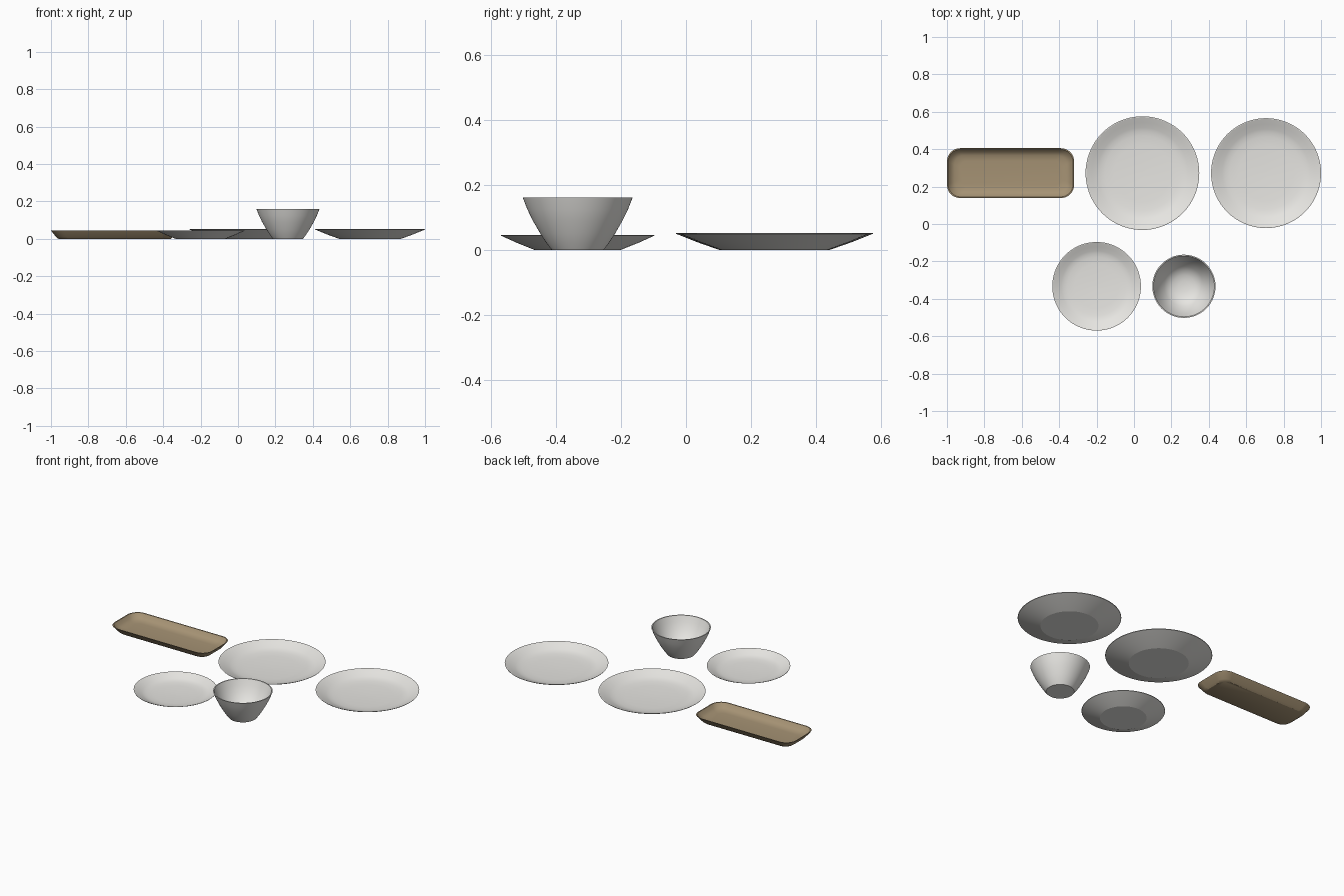
import bpy, bmesh, math

if "Cube" in bpy.data.objects:
    bpy.data.objects.remove(bpy.data.objects["Cube"])


def material(name, rgb):
    m = bpy.data.materials.new(name)
    m.diffuse_color = (*rgb, 1.0)
    m.use_nodes = True
    m.node_tree.nodes["Principled BSDF"].inputs["Base Color"].default_value = m.diffuse_color
    return m


ceramic = material("off_white_ceramic", (0.80, 0.79, 0.76))
wood = material("tan_wood", (0.38, 0.29, 0.175))


def loft(name, loops, location, mat, angle):
    """Skin closed loops of points in order and cap both ends."""
    bm = bmesh.new()
    rings = [[bm.verts.new(p) for p in loop] for loop in loops]
    n = len(rings[0])
    for a, b in zip(rings, rings[1:]):
        for i in range(n):
            j = (i + 1) % n
            bm.faces.new((a[i], a[j], b[j], b[i]))
    bm.faces.new(rings[0][::-1])
    bm.faces.new(rings[-1])
    bmesh.ops.recalc_face_normals(bm, faces=bm.faces[:])
    me = bpy.data.meshes.new(name)
    bm.to_mesh(me)
    bm.free()
    me.materials.append(mat)
    ob = bpy.data.objects.new(name, me)
    ob.location = location
    bpy.context.collection.objects.link(ob)
    bpy.ops.object.select_all(action='DESELECT')
    ob.select_set(True)
    bpy.context.view_layer.objects.active = ob
    bpy.ops.object.shade_smooth_by_angle(angle=math.radians(angle))
    return ob


def circle(r, z, n=72):
    return [(r * math.cos(2 * math.pi * i / n), r * math.sin(2 * math.pi * i / n), z)
            for i in range(n)]


def rounded_rect(hx, hy, r, z, steps=8):
    pts = []
    for k, (sx, sy) in enumerate([(1, 1), (-1, 1), (-1, -1), (1, -1)]):
        for i in range(steps + 1):
            a = math.pi / 2 * (k + i / steps)
            pts.append((sx * (hx - r) + r * math.cos(a), sy * (hy - r) + r * math.sin(a), z))
    return pts


# Plates: underside foot, sloping rim, shallow well (fractions of radius and height)
plate_profile = [(0.56, 0), (0.78, 0.45), (0.995, 0.95), (1, 1), (0.985, 1), (0.89, 0.77),
                 (0.80, 0.54), (0.74, 0.43), (0.66, 0.35), (0.5, 0.28), (0.02, 0.25)]
for name, x, y, r, h in [("dinner_plate", 0.045, 0.272, 0.304, 0.052),
                         ("lunch_plate", 0.706, 0.272, 0.294, 0.052),
                         ("side_plate", -0.20, -0.333, 0.237, 0.046)]:
    loft(name, [circle(r * a, h * b) for a, b in plate_profile], (x, y, 0), ceramic, 18)

# Bowl: flat base, flared outer wall, rounded hollow
bowl_profile = [(0.080, 0), (0.097, 0.022), (0.115, 0.05), (0.138, 0.09), (0.155, 0.125),
                (0.169, 0.161), (0.163, 0.161), (0.149, 0.125), (0.131, 0.09), (0.106, 0.054),
                (0.085, 0.035), (0.06, 0.023), (0.03, 0.017), (0.004, 0.016)]
loft("bowl", [circle(r, z) for r, z in bowl_profile], (0.267, -0.333, 0), ceramic, 30)

# Serving tray: flat base, sloping walls, thin rim, dished floor
tray_loops = [(0.300, 0.093, 0.05, 0), (0.312, 0.105, 0.056, 0.009), (0.340, 0.133, 0.07, 0.045),
              (0.334, 0.127, 0.066, 0.045), (0.320, 0.113, 0.058, 0.025),
              (0.300, 0.095, 0.05, 0.014), (0.270, 0.065, 0.035, 0.011)]
loft("serving_tray", [rounded_rect(*l) for l in tray_loops], (-0.66, 0.272, 0), wood, 35)
